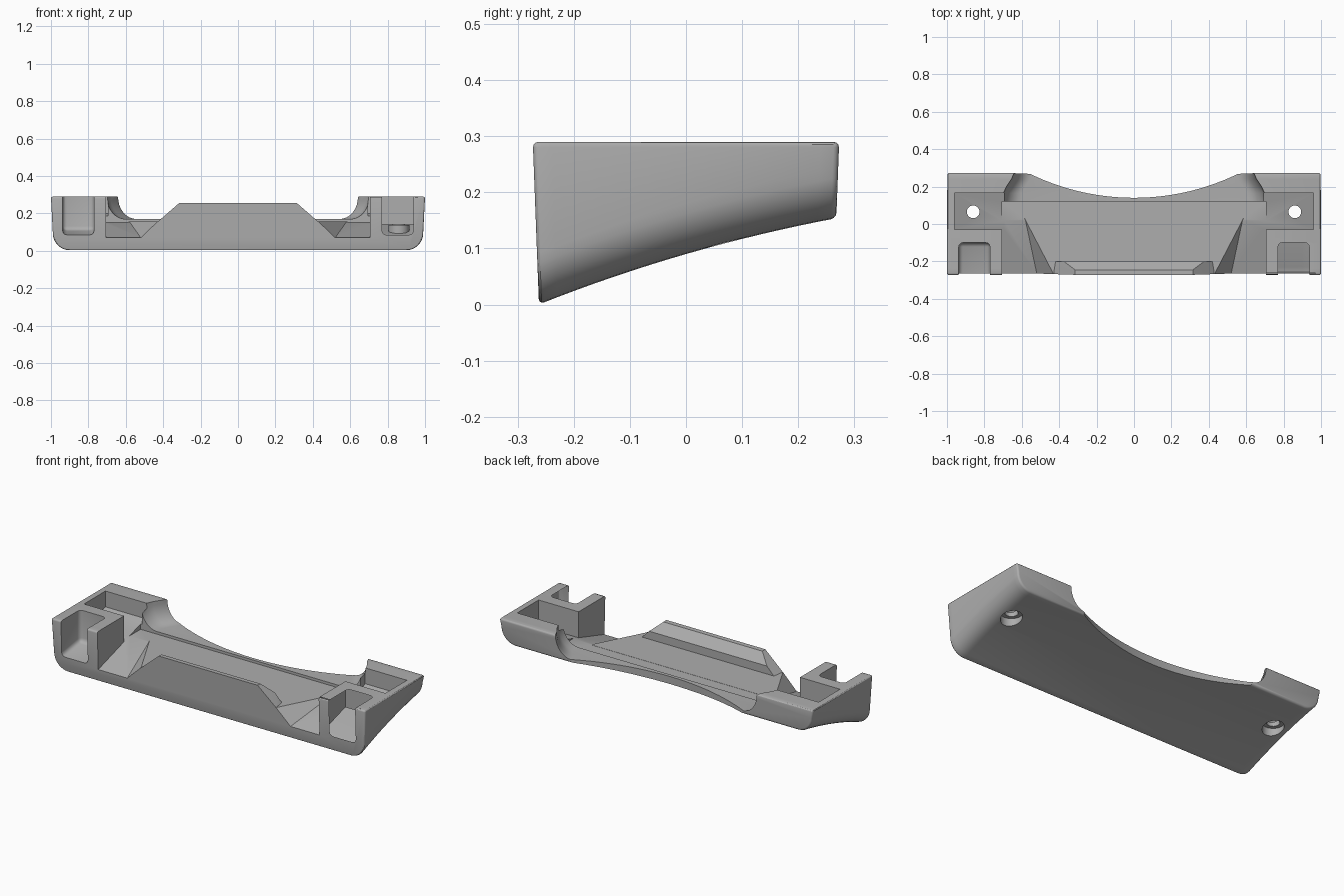
import bpy, bmesh, math

cube = bpy.data.objects.get("Cube")
if cube:
    bpy.data.objects.remove(cube, do_unlink=True)

grey = bpy.data.materials.new("plain_grey")
grey.use_nodes = True
grey.diffuse_color = (0.42, 0.42, 0.42, 1)
grey.node_tree.nodes["Principled BSDF"].inputs["Base Color"].default_value = (0.42, 0.42, 0.42, 1)

TOP = 0.29
END = 0.273


def lean(y, z):
    """Front and back faces lean outward toward the top."""
    return y * (0.96 + 0.04 * z / TOP)


def underside(y):
    return 0.09 + 0.29 * y - 0.185 * y * y


def floor(y):
    return 0.07 + 0.3 * (y + 0.265)


def finish(name, bm):
    bmesh.ops.recalc_face_normals(bm, faces=bm.faces)
    mesh = bpy.data.meshes.new(name)
    bm.to_mesh(mesh)
    bm.free()
    mesh.materials.append(grey)
    ob = bpy.data.objects.new(name, mesh)
    bpy.context.collection.objects.link(ob)
    return ob


def loft(name, rings):
    bm = bmesh.new()
    rows = [[bm.verts.new(p) for p in ring] for ring in rings]
    n = len(rows[0])
    for a, b in zip(rows, rows[1:]):
        for i in range(n):
            j = (i + 1) % n
            bm.faces.new((a[i], a[j], b[j], b[i]))
    bm.faces.new(rows[0])
    bm.faces.new(rows[-1])
    return finish(name, bm)


def side_prism(name, x0, x1, profile):
    """Extrude a (y, z) profile along x."""
    return loft(name, [[(x, y, z) for y, z in profile] for x in (x0, x1)])


def mirrored_hull(name, points):
    bm = bmesh.new()
    for x, y, z in points:
        bm.verts.new((x, y, z))
        bm.verts.new((-x, y, z))
    bmesh.ops.convex_hull(bm, input=bm.verts)
    return finish(name, bm)


def cylinder(name, x, y, z0, z1, r, segments):
    angles = [2 * math.pi * i / segments for i in range(segments)]
    return loft(name, [[(x + r * math.cos(a), y + r * math.sin(a), z) for a in angles]
                       for z in (z0, z1)])


def apply_modifiers(ob):
    bpy.ops.object.select_all(action='DESELECT')
    bpy.context.view_layer.objects.active = ob
    ob.select_set(True)
    for name in [m.name for m in ob.modifiers]:
        bpy.ops.object.modifier_apply(modifier=name)


def round_edges(ob, width, segments=3):
    mod = ob.modifiers.new("round", 'BEVEL')
    mod.width = width
    mod.segments = segments
    mod.limit_method = 'ANGLE'
    mod.angle_limit = math.radians(40)
    apply_modifiers(ob)


def combine(ob, tool, operation='DIFFERENCE'):
    tool.hide_render = True
    mod = ob.modifiers.new("combine", 'BOOLEAN')
    mod.solver = 'EXACT'
    mod.operation = operation
    mod.object = tool
    apply_modifiers(ob)
    bpy.data.objects.remove(tool, do_unlink=True)


# Outer shell: flat top, curved sloping underside, rounded lower sides
def shell_ring(y):
    b = underside(y * 0.97)
    r = 0.09
    half = [(1.0, TOP)]
    for i in range(9):
        a = math.pi / 2 * i / 8
        half.append((0.9 + r * math.cos(a), b + r - r * math.sin(a)))
    outline = half + [(-x, z) for x, z in reversed(half)]
    return [(x, lean(y, z), z) for x, z in outline]


body = loft("bracket_body", [shell_ring(-END + 2 * END * i / 16) for i in range(17)])
round_edges(body, 0.01)

# Middle tray, open to the front
combine(body, side_prism("tray_cutter", -0.705, 0.705, [
    (-0.4, floor(-0.4)), (0.018, 0.155), (0.12, 0.155), (0.12, 0.5), (-0.4, 0.5)]))


# Back ledge with coved ends
def cove_ring(y, w):
    half = [(w, 0.4)]
    for i in range(9):
        a = math.pi / 2 * i / 8
        half.append((w - 0.1 + 0.1 * math.cos(a), TOP - 0.12 * math.sin(a)))
    return [(x, y, z) for x, z in half + [(-x, z) for x, z in reversed(half)]]


combine(body, loft("cove_cutter", [cove_ring(y, w) for y, w in (
    (0.11, 0.702), (0.165, 0.698), (0.2, 0.682), (0.24, 0.655), (0.3, 0.63))]))

# Large arc through the back edge
combine(body, cylinder("arc_cutter", 0, 1.41, -0.2, 0.6, 1.27, 160))

for s in (-1, 1):
    # Screw pocket with hole and counterbore
    combine(body, side_prism("screw_pocket_cutter", s * 0.695, s * 0.96, [
        (-0.03, floor(-0.03)), (0.165, floor(0.165)), (0.165, 0.5), (-0.03, 0.5)]))
    combine(body, cylinder("hole_cutter", s * 0.86, 0.065, 0, 0.4, 0.034, 32))
    combine(body, cylinder("counterbore_cutter", s * 0.86, 0.065, 0, 0.138, 0.056, 32))
    # Front corner pocket
    pocket = side_prism("front_pocket_cutter", s * 0.77, s * 0.937, [
        (-0.4, 0.065), (-0.1, 0.11), (-0.1, 0.5), (-0.4, 0.5)])
    round_edges(pocket, 0.022)
    combine(body, pocket)

# Tapering tongue rising out of the tray
combine(body, mirrored_hull("tongue", [
    (0.585, 0.03, 0.156), (0.43, lean(-END, 0.156), 0.156),
    (0.52, lean(-END, 0.07), 0.07), (0.52, lean(-END, 0.05), 0.05),
    (0.585, 0.03, 0.13)]), 'UNION')

# Front ridge with sloped ends and chamfered back
combine(body, mirrored_hull("front_ridge", [
    (0.436, lean(-END, 0.15), 0.15), (0.315, lean(-END, 0.255), 0.255),
    (0.315, -0.245, 0.254), (0.375, -0.2, 0.202), (0.425, -0.2, 0.15)]), 'UNION')

bpy.ops.object.select_all(action='DESELECT')
body.select_set(True)
bpy.context.view_layer.objects.active = body
bpy.ops.object.shade_smooth_by_angle(angle=math.radians(30))
